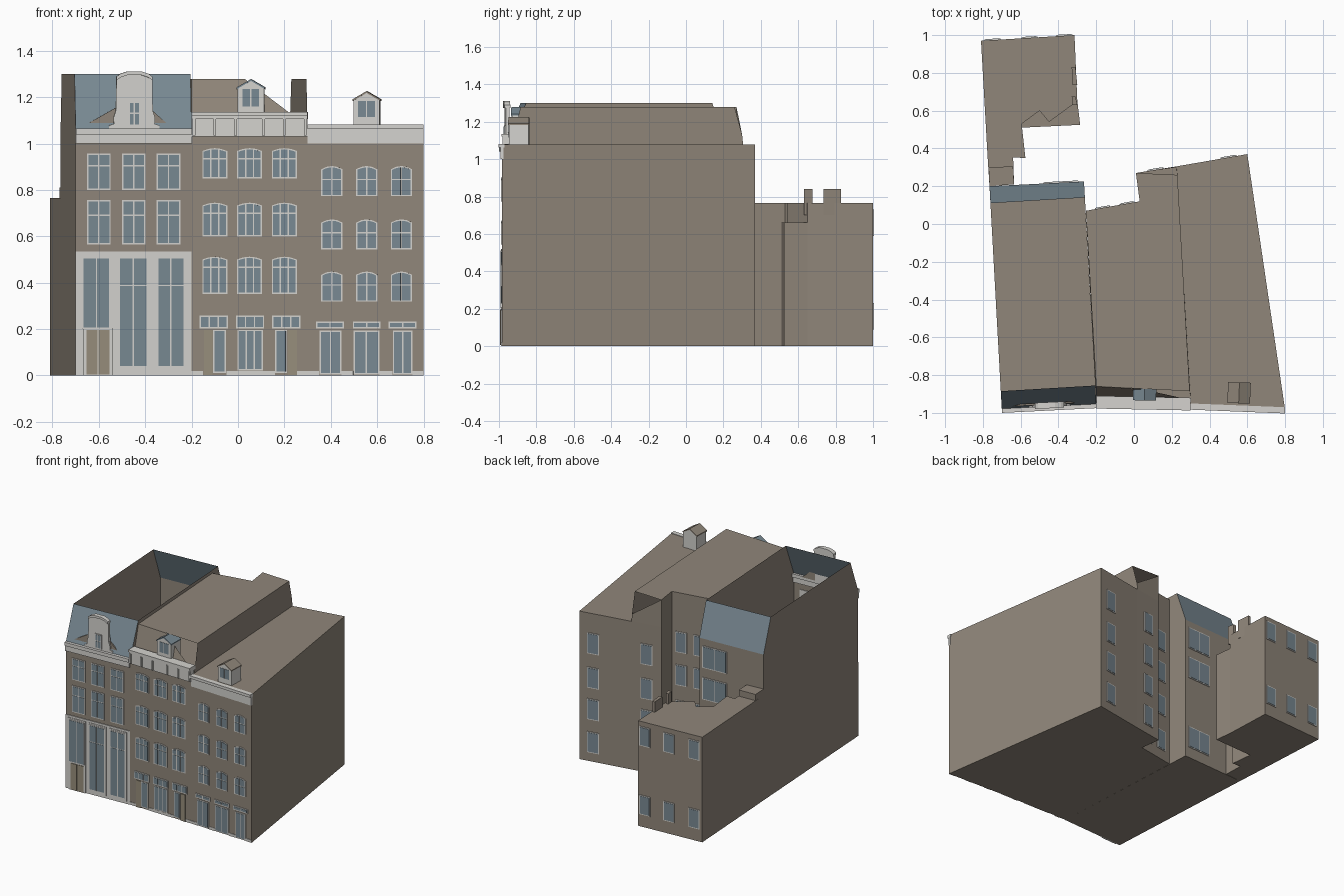
import bpy
import bmesh
from mathutils import Vector

cube = bpy.data.objects.get("Cube")
if cube:
    bpy.data.objects.remove(cube)


def material(name, r, g, b):
    m = bpy.data.materials.new(name)
    m.use_nodes = True
    m.diffuse_color = (r, g, b, 1)
    m.node_tree.nodes["Principled BSDF"].inputs["Base Color"].default_value = (r, g, b, 1)
    return m


BROWN = material("brown_brick", 0.28, 0.24, 0.195)
WHITE = material("pale_trim", 0.66, 0.65, 0.62)
BLUE = material("blue_grey_glass_and_slate", 0.19, 0.25, 0.29)
TAN = material("tan_door", 0.31, 0.27, 0.20)


def surface(name, mat, polygons, closed=False):
    """Object from a list of 3D polygons."""
    bm = bmesh.new()
    for poly in polygons:
        bm.faces.new([bm.verts.new(p) for p in poly])
    bmesh.ops.remove_doubles(bm, verts=bm.verts, dist=1e-5)
    if closed:
        bmesh.ops.recalc_face_normals(bm, faces=bm.faces)
    me = bpy.data.meshes.new(name)
    bm.to_mesh(me)
    bm.free()
    me.materials.append(mat)
    ob = bpy.data.objects.new(name, me)
    bpy.context.scene.collection.objects.link(ob)
    return ob


def bridge(ra, rb):
    n = len(ra)
    return [[ra[i], ra[(i + 1) % n], rb[(i + 1) % n], rb[i]] for i in range(n)]


def solids(name, mat, pairs):
    """Closed solids, each between two matching rings."""
    polys = []
    for ra, rb in pairs:
        polys += [ra[::-1], rb] + bridge(ra, rb)
    return surface(name, mat, polys, True)


def block(name, plan, z0, z1, mat=BROWN):
    return solids(name, mat, [([(x, y, z0) for x, y in plan], [(x, y, z1) for x, y in plan])])


def rect(x0, x1, z0, z1):
    return [(x0, z0), (x1, z0), (x1, z1), (x0, z1)]


class Wall:
    """A straight wall; places (x, z) outlines on it at a depth d outwards."""

    def __init__(self, a, b):
        self.a, self.b = Vector(a), Vector(b)
        d = (self.b - self.a).normalized()
        self.n = Vector((d.y, -d.x))

    def at(self, x, z, d):
        p = self.a.lerp(self.b, (x - self.a.x) / (self.b.x - self.a.x)) + self.n * d
        return (p.x, p.y, z)

    def plate(self, outline, d0, d1):
        return [self.at(x, z, d0) for x, z in outline], [self.at(x, z, d1) for x, z in outline]


def add_windows(name, wall, specs, base=0.0):
    """specs: x0, x1, z0, z1, columns, transom height or None, arch rise."""
    frames, panes = [], []
    for x0, x1, z0, z1, cols, transom, rise in specs:
        xc, half, f = (x0 + x1) / 2, (x1 - x0) / 2, 0.006

        def top(x):
            return z1 - rise * ((x - xc) / half) ** 2

        def arched(a, b, low, drop):
            steps = [b + (a - b) * i / 4 for i in range(5)]
            return [(a, low), (b, low)] + [(x, top(x) - drop) for x in steps]

        frames.append(wall.plate(arched(x0, x1, z0, 0), -0.005, base + 0.005))
        width = (x1 - x0 - f) / cols
        for i in range(cols):
            a = x0 + f + i * width
            b = a + width - f
            low = z0 + f
            if transom:
                panes.append(wall.plate(rect(a, b, low, transom - f / 2), base, base + 0.007))
                low = transom + f / 2
            panes.append(wall.plate(arched(a, b, low, f), base, base + 0.007))
    solids(name + "_frames", WHITE, frames)
    solids(name + "_panes", BLUE, panes)


def around(centres, w, *rest):
    return [(c - w / 2, c + w / 2, *rest) for c in centres]


# Front walls, left to right
front1 = Wall((-0.70, -0.98), (-0.20, -0.955))
front2 = Wall((-0.20, -0.955), (0.30, -0.965))
front3 = Wall((0.30, -0.965), (0.80, -0.985))

# Left house: open shell with mansard slopes front and back
plan1 = [(-0.70, -0.98), (-0.20, -0.955), (-0.265, 0.225), (-0.765, 0.20)]
ridge1 = [(-0.705, -0.885, 1.3), (-0.205, -0.855, 1.3), (-0.26, 0.14, 1.3), (-0.76, 0.11, 1.3)]
floor1 = [(x, y, 0) for x, y in plan1]
eave1 = [(x, y, 1.06) for x, y in plan1]
slopes = bridge(eave1, ridge1)
surface("left_house_walls", BROWN, [floor1[::-1]] + bridge(floor1, eave1) + [slopes[1], slopes[3]])
surface("left_house_slate_slopes", BLUE, [slopes[0], slopes[2]])

# Middle house: body and raised roof with clipped front slope
plan2 = [(-0.20, -0.955), (0.30, -0.965), (0.225, 0.305), (0.01, 0.27), (0.03, 0.12), (-0.255, 0.07)]
block("middle_house_body", plan2, 0, 1.08)
H = 1.278
top2 = [(-0.20, -0.86, H), (0.295, -0.885, H), (0.23, 0.26, H), (0.01, 0.27, H), (0.03, 0.12, H), (-0.255, 0.07, H)]
low2 = [(-0.20, -0.91, 1.08), (0.30, -0.93, 1.08), (0.225, 0.305, 1.08)] + [(x, y, 1.08) for x, y in plan2[3:]]
sides = bridge(low2, top2)
hip_corner = (0.225, 0.30, 1.13)
surface("middle_house_roof", BROWN, [
    top2,
    [low2[1], low2[2], hip_corner, top2[2], top2[1]],
    [low2[2], low2[3], top2[3], hip_corner],
    [low2[0], low2[1], (0.225, -0.915, 1.13), (0.03, -0.872, H), top2[0]],
] + sides[3:])

# Right house
block("right_house_body", [(0.30, -0.965), (0.80, -0.985), (0.60, 0.37), (0.225, 0.305)], 0, 1.078)

# Rear annex with a lower terrace, parapet stubs and link
zigzag = [(-0.30, 0.65), (-0.45, 0.54), (-0.50, 0.60), (-0.595, 0.53)]
block("annex_body", [(-0.81, 0.97), (-0.775, 0.355), (-0.575, 0.35), (-0.595, 0.53)]
      + zigzag[2::-1] + [(-0.315, 1.0)], 0, 0.765)
block("annex_terrace", [(-0.595, 0.51), (-0.285, 0.525)] + zigzag, 0, 0.66)
block("annex_link", [(-0.765, 0.20), (-0.635, 0.21), (-0.64, 0.355), (-0.775, 0.355)], 0, 0.765)
block("annex_link_cap", [(-0.765, 0.20), (-0.635, 0.21), (-0.64, 0.305), (-0.77, 0.30)], 0.765, 0.81)
for label, y0, y1 in (("near", 0.63, 0.675), ("far", 0.735, 0.83)):
    block("annex_parapet_" + label, [(-0.325, y0), (-0.30, y0), (-0.31, y1), (-0.33, y1)], 0.7, 0.84)

# Upper front windows
cols1, cols2, cols3 = (-0.60, -0.45, -0.30), (-0.10, 0.05, 0.20), (0.405, 0.555, 0.705)
add_windows("left_upper", front1, around(cols1, 0.102, 0.80, 0.957, 2, 0.905, 0)
            + around(cols1, 0.102, 0.565, 0.757, 2, 0.69, 0))
add_windows("middle_upper", front2, [s for z0, z1 in ((0.85, 0.98), (0.60, 0.745), (0.352, 0.512))
            for s in around(cols2, 0.108, z0, z1, 3, z1 - 0.045, 0.012)])
add_windows("right_upper", front3, [s for z0 in (0.773, 0.543, 0.318)
            for s in around(cols3, 0.092, z0, z0 + 0.13, 2, z0 + 0.072, 0.014)])

# Left house ground floor: pale surround, tall windows, low doors
solids("shop_surround", WHITE, [front1.plate(rect(-0.70, -0.20, 0, 0.535), 0, 0.005)])
solids("shop_mouldings", WHITE, [front1.plate(rect(a, b, z, 0.52), 0, 0.009)
       for a, b, z in ((-0.682, -0.542, 0.2), (-0.522, -0.382, 0.02), (-0.358, -0.222, 0.02))])
add_windows("shop", front1, [(-0.672, -0.55, 0.2, 0.51, 2, None, 0), (-0.515, -0.39, 0.035, 0.51, 2, 0.388, 0),
            (-0.35, -0.23, 0.035, 0.51, 2, 0.388, 0)], 0.007)
solids("shop_door_surround", WHITE, [front1.plate(rect(-0.668, -0.542, 0, 0.205), 0, 0.012)])
solids("shop_doors", TAN, [front1.plate(rect(a, a + 0.047, 0.005, 0.195), 0, 0.016) for a in (-0.654, -0.602)])

# Ground floors of the other two houses
add_windows("middle_transoms", front2, around((-0.105, 0.052, 0.208), 0.122, 0.203, 0.258, 3, None, 0))
add_windows("middle_ground", front2, [(-0.107, -0.052, 0.01, 0.197, 1, None, 0),
            (-0.002, 0.108, 0.022, 0.197, 3, None, 0), (0.16, 0.212, 0.01, 0.197, 1, None, 0)])
solids("middle_doors", TAN, [front2.plate(rect(a, a + 0.038, 0, 0.195), 0, 0.006) for a in (-0.147, 0.216)])
add_windows("right_transoms", front3, around((0.397, 0.555, 0.71), 0.12, 0.203, 0.232, 2, None, 0))
add_windows("right_ground", front3, [(0.352, 0.446, 0.005, 0.193, 2, None, 0),
            (0.498, 0.61, 0.005, 0.193, 2, None, 0), (0.668, 0.752, 0.005, 0.193, 2, None, 0)])
solids("plinths", WHITE, [front2.plate(rect(a, b, 0, 0.02), 0, 0.003) for a, b in ((-0.2, -0.15), (-0.05, 0.16), (0.255, 0.3))]
       + [front3.plate(rect(a, b, 0, 0.02), 0, 0.003) for a, b in ((0.3, 0.35), (0.447, 0.497), (0.61, 0.667), (0.753, 0.8))])

# Cornices
solids("left_cornice", WHITE, [front1.plate(rect(-0.70, -0.20, 1.0, 1.045), -0.01, 0.012),
                               front1.plate(rect(-0.70, -0.20, 1.04, 1.065), -0.02, 0.02)])
solids("middle_cornice", WHITE, [front2.plate(rect(-0.20, 0.30, 1.03, 1.11), -0.03, 0.008),
                                 front2.plate(rect(-0.20, 0.30, 1.105, 1.12), -0.045, 0.015),
                                 front2.plate(rect(-0.20, 0.30, 1.12, 1.135), -0.045, 0.022)])
solids("middle_brackets", WHITE, [front2.plate(rect(x - 0.006, x + 0.006, 1.035, 1.108), 0, 0.016)
       for x in (-0.19, -0.10, -0.01, 0.11, 0.20, 0.29)])
solids("right_cornice", WHITE, [front3.plate(rect(0.30, 0.80, 1.0, 1.065), -0.01, 0.006),
                                front3.plate(rect(0.30, 0.80, 1.062, 1.082), -0.015, 0.018)])

# Neck gable with scrolled foot, curved head and small window
GX = -0.447
half = [(0.11, 1.06), (0.108, 1.078), (0.088, 1.085), (0.09, 1.11), (0.08, 1.14), (0.077, 1.285),
        (0.06, 1.297), (0.03, 1.307)]
outline = [(GX + x, z) for x, z in half] + [(GX - x, z) for x, z in half[::-1]]
solids("neck_gable", WHITE, [front1.plate(outline, -0.02, 0.0)])
solids("gable_cap", WHITE, [front1.plate([(GX + s * x, z + dz) for s, dz, pts in
       ((1, 0.004, half[5:]), (-1, 0.004, half[:4:-1]), (-1, -0.012, half[5:]), (1, -0.012, half[:4:-1]))
       for x, z in pts], -0.024, 0.008)])
add_windows("gable", front1, [(GX - 0.026, GX + 0.026, 1.075, 1.18, 2, 1.13, 0)])
solids("gable_side_pieces", BROWN, [front1.plate([(GX + s * 0.07, 1.06), (GX + s * w, 1.06), (GX + s * 0.07, z)], -0.022, -0.012)
       for s, w, z in ((-1, 0.245, 1.16), (1, 0.17, 1.15))])


# Roof dormers
def dormer(name, wall, xc, w, z0, eave, peak, roof_mat):
    h = w / 2
    body = [(xc - h, z0), (xc + h, z0), (xc + h, eave), (xc, peak - 0.008), (xc - h, eave)]
    solids(name + "_body", WHITE, [wall.plate(body, -0.135, -0.03)])
    o = h + 0.004
    roof = [(xc - o, eave - 0.004), (xc, peak - 0.008), (xc + o, eave - 0.004),
            (xc + o, eave + 0.004), (xc, peak), (xc - o, eave + 0.004)]
    solids(name + "_roof", roof_mat, [wall.plate(roof, -0.137, -0.026)])
    panes = [rect(xc + a, xc + a + 0.033, z0 + 0.04, eave - 0.003) for a in (-0.036, 0.003)]
    solids(name + "_panes", BLUE, [wall.plate(p, -0.04, -0.028) for p in panes])


dormer("middle_dormer", front2, 0.055, 0.115, 1.12, 1.238, 1.278, BLUE)
dormer("right_dormer", front3, 0.553, 0.112, 1.075, 1.187, 1.226, BROWN)

# Rear windows
back3 = Wall((0.60, 0.37), (0.01, 0.27))
back2 = Wall((0.03, 0.12), (-0.255, 0.07))
back1 = Wall((-0.265, 0.225), (-0.765, 0.20))
back_annex = Wall((-0.315, 1.0), (-0.81, 0.97))
for name, wall, xs, zs, w, h, cols in (
        ("right_rear", back3, (0.50, 0.115), (0.86, 0.61, 0.38, 0.14), 0.085, 0.15, 1),
        ("middle_rear", back2, (-0.037, -0.166), (0.92, 0.68, 0.42, 0.15), 0.08, 0.15, 1),
        ("left_rear", back1, (-0.385,), (0.93, 0.70, 0.16), 0.19, 0.16, 2),
        ("annex_rear", back_annex, (-0.368, -0.554, -0.748), (0.66, 0.16), 0.085, 0.14, 1)):
    add_windows(name, wall, [s for z in zs for s in around(xs, w, z - h / 2, z + h / 2, cols, None, 0)])
